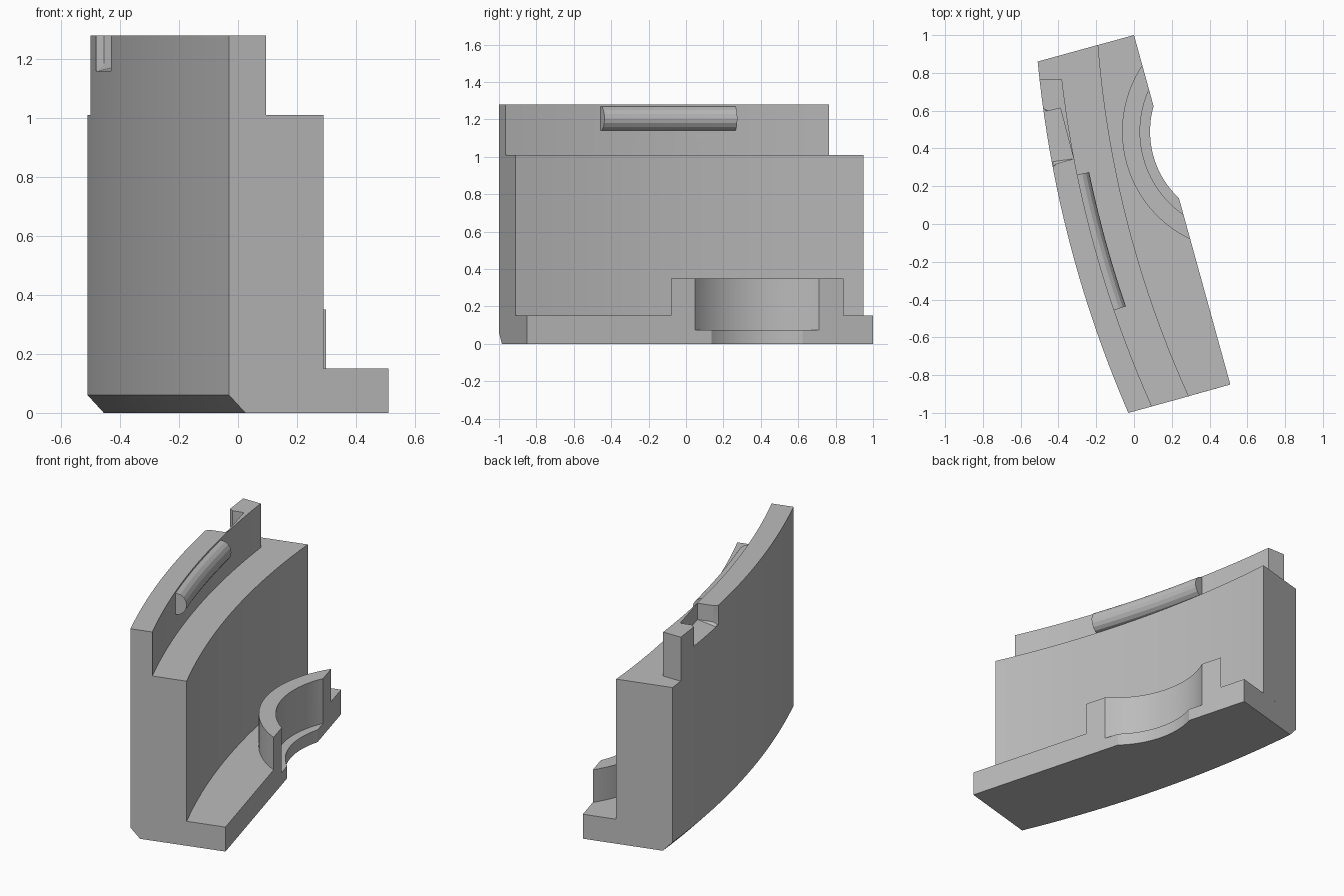
import bpy, bmesh, math
from mathutils import Vector

if "Cube" in bpy.data.objects:
    bpy.data.objects.remove(bpy.data.objects["Cube"])

grey = bpy.data.materials.new("plain grey")
grey.diffuse_color = (0.5, 0.5, 0.5, 1)
grey.use_nodes = True
grey.node_tree.nodes["Principled BSDF"].inputs["Base Color"].default_value = grey.diffuse_color


def arc(p, q, radius, n=20):
    """Shallow arc from p (back) to q (front), bulging to the left."""
    p, q = Vector(p), Vector(q)
    d = q - p
    length = d.length
    normal = Vector((d.y, -d.x)).normalized()
    if normal.x > 0:
        normal = -normal
    pts = []
    for i in range(n + 1):
        t = i / n
        s = t * (1 - t) * length * length / (2 * radius)
        pts.append(p + d * t + normal * s)
    return pts


CENTRE = Vector((0.569, 0.49))
SIDE_A, SIDE_B = Vector((0.0, 1.0)), Vector((0.51, -0.85))


def side_hits(r):
    """Points where a circle round the cup centre meets the straight side (front, back)."""
    d = (SIDE_B - SIDE_A).normalized()
    m = (CENTRE - SIDE_A).dot(d)
    foot = SIDE_A + d * m
    h = math.sqrt(r * r - (CENTRE - foot).length_squared)
    return foot + d * h, foot - d * h


def cup_arc(r, n=28):
    """Arc of the cup circle from the front hit to the back hit."""
    a, b = side_hits(r)
    a0 = math.atan2(*(a - CENTRE).yx) % math.tau
    a1 = math.atan2(*(b - CENTRE).yx) % math.tau
    return [CENTRE + r * Vector((math.cos(a0 + (a1 - a0) * i / n),
                                 math.sin(a0 + (a1 - a0) * i / n))) for i in range(n + 1)]


def loft(name, rings):
    """Closed solid through rings of 3D points."""
    bm = bmesh.new()
    vs = [[bm.verts.new(c) for c in ring] for ring in rings]
    for a, b in zip(vs, vs[1:]):
        for i in range(len(a)):
            j = (i + 1) % len(a)
            bm.faces.new((a[i], a[j], b[j], b[i]))
    bm.faces.new(vs[0])
    bm.faces.new(vs[-1])
    bmesh.ops.recalc_face_normals(bm, faces=bm.faces)
    mesh = bpy.data.meshes.new(name)
    bm.to_mesh(mesh)
    bm.free()
    mesh.materials.append(grey)
    ob = bpy.data.objects.new(name, mesh)
    bpy.context.collection.objects.link(ob)
    return ob


def level(pts, z):
    return [(p[0], p[1], z) for p in pts]


def prism(name, pts, z0, z1):
    return loft(name, [level(pts, z0), level(pts, z1)])


def combine(target, other, op):
    """Apply a boolean and remove the helper."""
    bpy.context.view_layer.objects.active = target
    mod = target.modifiers.new(op.lower(), 'BOOLEAN')
    mod.operation, mod.object, mod.solver = op, other, 'EXACT'
    bpy.ops.object.modifier_apply(modifier=mod.name)
    bpy.data.objects.remove(other)


outer = arc((-0.51, 0.86), (-0.03, -1.0), 6.1)

# base slab with chamfered lower outer edge
rest = [SIDE_B] + cup_arc(0.484) + [SIDE_A]
shifted = [p + Vector((0.055, 0.015)) for p in outer]
body = loft("curved_block", [level(shifted + rest, 0), level(outer + rest, 0.06),
                             level(outer + rest, 0.15)])

# tall wall and thinner upper wall
wall_in = arc((-0.19, 0.948), (0.29, -0.912), 5.5)
upper_in = arc((-0.395, 0.892), (0.095, -0.966), 5.9)
combine(body, prism("tall_wall", outer + wall_in[::-1], 0.15, 1.01), 'UNION')
upper = prism("upper_wall", outer + upper_in[::-1], 1.01, 1.28)
box = [(-1, 0.765), (1, 0.765), (1, 1.2), (-1, 1.2)]
combine(upper, prism("end_cutter", box, 0.9, 1.4), 'DIFFERENCE')

# notch in the outer top edge, with a flared mouth
mouth = [(-0.52, 0.63), (-0.475, 0.61), (-0.47, 0.60), (-0.43, 0.33), (-0.43, 0.305), (-0.46, 0.27)]
notch = [(-0.52, 0.63), (-0.455, 0.598), (-0.39, 0.614), (-0.32, 0.345), (-0.41, 0.32), (-0.46, 0.27)]
combine(upper, loft("notch_cutter", [level(mouth, 1.16), level(notch, 1.18), level(notch, 1.4)]),
        'DIFFERENCE')

# half-round bead along the inner face
path = arc((-0.296, 0.262), (-0.10, -0.455), 5.9, 10)
rings = []
for i, p in enumerate(path):
    d = path[min(i + 1, 10)] - path[max(i - 1, 0)]
    out = Vector((-d.y, d.x)).normalized()
    ring = [(*(p - out * 0.03), 1.14), (*(p - out * 0.03), 1.27)]
    for k in range(9):
        a = math.pi * (0.5 - k / 8)
        ring.append((*(p + out * 0.06 * math.cos(a)), 1.205 + 0.065 * math.sin(a)))
    rings.append(ring)
combine(upper, loft("bead", rings), 'UNION')
combine(body, upper, 'UNION')

# raised cup wall and its stepped seat
ring = cup_arc(0.632) + cup_arc(0.537)[::-1]
combine(body, prism("cup_wall", ring, 0.15, 0.35), 'UNION')
seat = cup_arc(0.537)
seat += [seat[-1] + Vector((0.3, 0.1)), seat[0] + Vector((0.3, 0.1))]
combine(body, prism("seat_cutter", seat, 0.075, 0.5), 'DIFFERENCE')

body.select_set(True)
bpy.context.view_layer.objects.active = body
bpy.ops.object.shade_smooth_by_angle(angle=math.radians(20))
